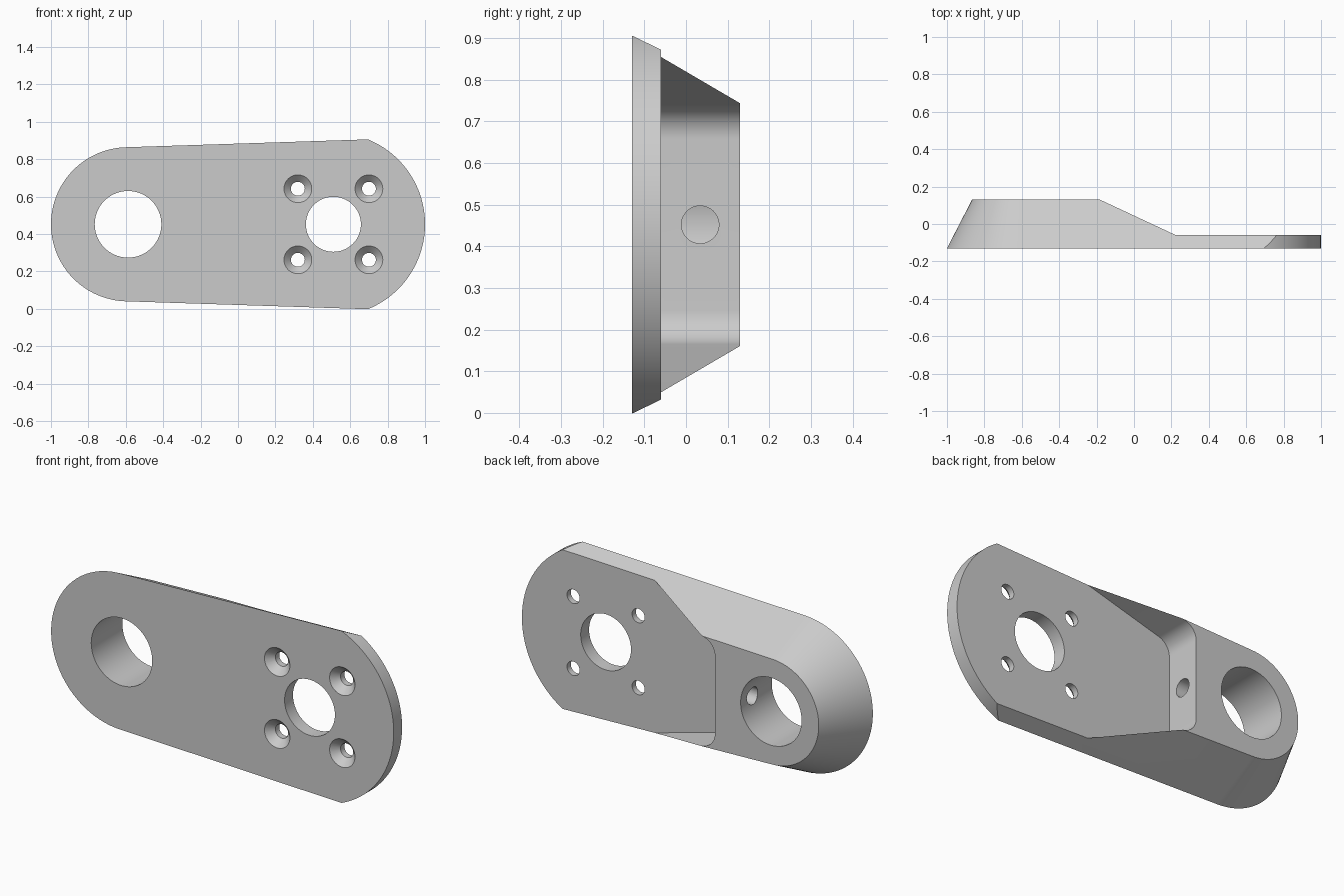
import bpy, bmesh
from math import sin, cos, tan, radians, pi

cube = bpy.data.objects.get("Cube")
if cube:
    bpy.data.objects.remove(cube, do_unlink=True)

FRONT, FLOOR, BACK = -0.13, -0.06, 0.13   # front face, plate back, boss back
MID = 0.452                               # height of the centre line
BORE_X, MOTOR_X = -0.588, 0.51


def arc(cx, cz, r, start, end, n):
    """Points on an arc in the x-z plane, angles in degrees."""
    angles = [radians(start + (end - start) * i / n) for i in range(n + 1)]
    return [(cx + r * cos(a), cz + r * sin(a)) for a in angles]


def loft(name, near, far, y0, y1):
    """Solid between two matching x-z outlines at two depths."""
    bm = bmesh.new()
    a = [bm.verts.new((x, y0, z)) for x, z in near]
    b = [bm.verts.new((x, y1, z)) for x, z in far]
    bm.faces.new(a)
    bm.faces.new(b[::-1])
    for i in range(len(a)):
        j = (i + 1) % len(a)
        bm.faces.new((a[i], b[i], b[j], a[j]))
    bmesh.ops.recalc_face_normals(bm, faces=bm.faces)
    mesh = bpy.data.meshes.new(name)
    bm.to_mesh(mesh)
    bm.free()
    obj = bpy.data.objects.new(name, mesh)
    bpy.context.collection.objects.link(obj)
    return obj


def combine(target, cutter, operation="DIFFERENCE"):
    """Apply a boolean and discard the cutter."""
    cutter.hide_render = True
    mod = target.modifiers.new("cut", "BOOLEAN")
    mod.operation, mod.solver, mod.object = operation, "EXACT", cutter
    bpy.context.view_layer.objects.active = target
    bpy.ops.object.modifier_apply(modifier=mod.name)
    bpy.data.objects.remove(cutter, do_unlink=True)


def drill(target, x, z, r0, r1, y0, y1, n=64):
    """Round or conical hole running front to back."""
    near = arc(x, z, r0, 0, 360, n)[:-1]
    far = arc(x, z, r1, 0, 360, n)[:-1]
    combine(target, loft("drill", near, far, y0, y1))


# Tapered body: rounded narrow end with straight flanks that spread slightly
def body_outline(r, flare=1.86, end=1.3):
    half = r / cos(radians(flare)) + (end - BORE_X) * tan(radians(flare))
    return (arc(BORE_X, MID, r, 90 + flare, 270 - flare, 64)
            + [(end, MID - half), (end, MID + half)])


bracket = loft("motor_bracket", body_outline(0.412), body_outline(0.278), FRONT, BACK)

# Wide end trimmed by a straight-sided arc
trim = arc(MOTOR_X, MID, 0.49, -90, 90, 96) + [(-1.3, MID + 0.49), (-1.3, MID - 0.49)]
combine(bracket, loft("end_trim", trim, trim, -0.4, 0.4), "INTERSECT")

# Pocket behind the plate: end wall, filleted corners and splayed side walls
WALL, CORNER, SPLAY, FILLET = -0.26, 0.270, 15.3, 0.085
turn = 90 - SPLAY
reach = FILLET * tan(radians(turn / 2))
upper = arc(WALL + FILLET, CORNER - reach, FILLET, 180, 180 - turn, 16)
upper.append((1.3, CORNER + (1.3 - WALL) * tan(radians(SPLAY))))
pocket = [(x, MID + z) for x, z in upper] + [(x, MID - z) for x, z in upper[::-1]]
combine(bracket, loft("pocket", pocket, pocket, FLOOR, 0.4))

# Bore, motor hole and four countersunk screw holes
drill(bracket, BORE_X, MID, 0.178, 0.178, -0.4, 0.4, 96)
drill(bracket, MOTOR_X, MID, 0.147, 0.147, -0.4, 0.4, 96)
for sx in (-1, 1):
    for sz in (-1, 1):
        x, z = MOTOR_X + sx * 0.19, MID + sz * 0.19
        drill(bracket, x, z, 0.037, 0.037, -0.4, 0.4, 48)
        drill(bracket, x, z, 0.084, 0.037, FRONT - 0.01, FRONT + 0.038, 48)

# Set screw hole from the pocket wall into the bore
bpy.ops.mesh.primitive_cylinder_add(vertices=48, radius=0.045, depth=0.4,
                                    location=(-0.35, 0.034, MID), rotation=(0, pi / 2, 0))
combine(bracket, bpy.context.object)

# Colour and shading
grey = bpy.data.materials.new("light_grey")
grey.use_nodes = True
colour = (0.6, 0.6, 0.6, 1)
grey.diffuse_color = colour
grey.node_tree.nodes["Principled BSDF"].inputs["Base Color"].default_value = colour
bracket.data.materials.clear()
bracket.data.materials.append(grey)
bpy.ops.object.select_all(action="DESELECT")
bracket.select_set(True)
bpy.context.view_layer.objects.active = bracket
bpy.ops.object.shade_smooth_by_angle(angle=radians(12))
